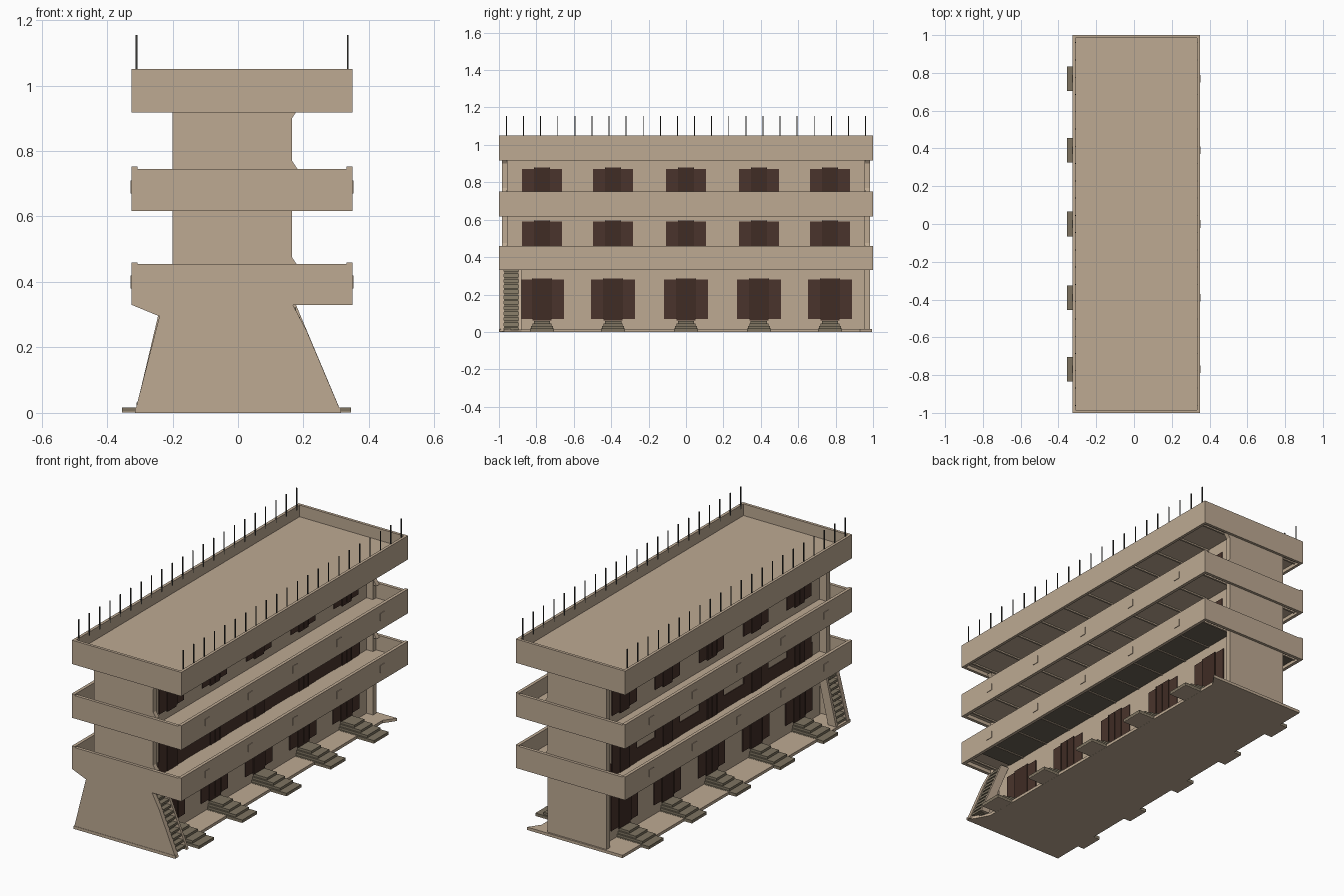
import bpy, bmesh

if "Cube" in bpy.data.objects:
    bpy.data.objects.remove(bpy.data.objects["Cube"])

def material(name, col):
    m = bpy.data.materials.new(name)
    m.diffuse_color = (*col, 1)
    m.use_nodes = True
    m.node_tree.nodes["Principled BSDF"].inputs["Base Color"].default_value = m.diffuse_color
    return m

TAN = material("tan_concrete", (0.51, 0.40, 0.29))
BROWN = material("dark_brown_glazing", (0.068, 0.034, 0.025))
DOOR = material("darker_brown_door", (0.050, 0.025, 0.018))
STEP = material("olive_grey_steps", (0.21, 0.175, 0.12))
SOFFIT = material("dark_olive_soffit", (0.15, 0.125, 0.09))
POLE = material("charcoal_poles", (0.04, 0.04, 0.035))

def make(name, bm, mat):
    bmesh.ops.recalc_face_normals(bm, faces=bm.faces)
    me = bpy.data.meshes.new(name)
    bm.to_mesh(me)
    bm.free()
    me.materials.append(mat)
    ob = bpy.data.objects.new(name, me)
    bpy.context.collection.objects.link(ob)
    return ob

def add_prism(bm, lower, upper):
    # join two matching outlines into a closed solid
    a = [bm.verts.new(p) for p in lower]
    b = [bm.verts.new(p) for p in upper]
    bm.faces.new(a)
    bm.faces.new(b)
    for i in range(len(a)):
        j = (i + 1) % len(a)
        bm.faces.new((a[i], a[j], b[j], b[i]))

def prism_y(bm, pts, y0, y1):
    add_prism(bm, [(x, y0, z) for x, z in pts], [(x, y1, z) for x, z in pts])

def prism_z(bm, pts, z0, z1):
    add_prism(bm, [(x, y, z0) for x, y in pts], [(x, y, z1) for x, y in pts])

def boxes(name, items, mat):
    bm = bmesh.new()
    for x0, x1, y0, y1, z0, z1 in items:
        prism_z(bm, [(x0, y0), (x1, y0), (x1, y1), (x0, y1)], z0, z1)
    return make(name, bm, mat)

XL, XR = -0.325, 0.35          # balcony outline
WL, WR = -0.155, 0.125         # recessed window walls
BAYS = [-0.77, -0.39, 0, 0.39, 0.77]
SIDES = ((WL, -1, -0.355), (WR, 1, 0.345))

# central block and end walls
boxes("central_block", [(WL, WR, -0.96, 0.96, 0.002, 0.97)], TAN)
boxes("end_walls", [(-0.20, 0.165, -0.985, -0.955, 0.33, 0.95),
                    (-0.20, 0.165, 0.955, 0.985, 0.002, 0.95)], TAN)

# small flares where the end walls meet the trays
bm = bmesh.new()
for s in (-1, 1):
    for z, d in ((0.92, -1), (0.75, 1), (0.455, 1)):
        prism_y(bm, [(0.16, z - d * 0.01), (0.185, z - d * 0.01), (0.165, z + d * 0.02), (0.16, z + d * 0.02)],
                s * 0.957, s * 0.983)
make("wall_flares", bm, TAN)

# balcony trays and roof tray: rim walls, floor, ceiling ribs
def tray(name, z0, z1, zend, floor, t):
    items = [(XL, XL + t, -1, 1, z0, z1), (XR - t, XR, -1, 1, z0, z1),
             (XL + t, XR - t, -1, -1 + t, z0, zend), (XL + t, XR - t, 1 - t, 1, z0, zend),
             (XL + t, XR - t, -1 + t, 1 - t, z0 + 0.02, floor)]
    boxes(name, items, TAN)
    ribs = []
    for i in range(11):
        y = -0.95 + i * 0.19
        ribs += [(XL + t, WL, y - 0.005, y + 0.005, z0 + 0.012, z0 + 0.025),
                 (WR, XR - t, y - 0.005, y + 0.005, z0 + 0.012, z0 + 0.025)]
    boxes(name + "_ribs", ribs, TAN)

tray("first_balcony", 0.33, 0.46, 0.455, 0.37, 0.018)
tray("second_balcony", 0.617, 0.752, 0.745, 0.66, 0.018)
tray("roof_tray", 0.917, 1.05, 1.05, 0.985, 0.016)

# darker ceiling above the ground floor
boxes("ground_soffit", [(XL + 0.02, WL, -0.87, 0.95, 0.346, 0.352),
                        (WR, XR - 0.02, -0.87, 0.95, 0.346, 0.352)], SOFFIT)

# small square plates on the balcony parapets
boxes("parapet_plates", [(x - 0.003, x + 0.003, y - 0.02, y + 0.02, z - 0.02, z + 0.02)
                         for z in (0.40, 0.69) for y in BAYS for x in (XL, XR)], TAN)

# windows and doors on both long sides
glass, doors, frames = [], [], []
for x, s, end in SIDES:
    def plate(y, w, z0, z1, d):
        return (min(x, x + s * d), max(x, x + s * d), y - w / 2, y + w / 2, z0, z1)
    for y in BAYS:
        for z0, z1, w, dw in ((0.07, 0.28, 0.235, 0.10), (0.37, 0.59, 0.215, 0.08), (0.71, 0.872, 0.215, 0.08)):
            glass.append(plate(y, w, z0, z1, 0.005))
            doors.append(plate(y, dw, z0 - 0.01, z1 + 0.006, 0.008))
            for k in (-1, 1):
                frames.append(plate(y + k * dw / 2, 0.005, z0, z1 + 0.006, 0.0095))
            frames.append(plate(y, 0.004, z0, z1, 0.0095))
    # dark band behind the first balcony parapet
    glass.append(plate(0, 1.78, 0.371, 0.445, 0.004))
boxes("windows", glass, BROWN)
boxes("doors", doors, DOOR)
boxes("door_frames", frames, DOOR)

# ground plate, narrower along the right side and flaring at its corners
bm = bmesh.new()
prism_z(bm, [(-0.315, -1), (0.315, -1), (0.25, -0.88), (0.24, 0.93), (0.285, 0.995), (-0.305, 0.995)], 0, 0.016)
make("ground_plate", bm, TAN)

# entrance steps at each bay, on tan footings
steps, footings = [], []
for x, s, end in SIDES:
    for y in BAYS:
        a = s * 0.235
        footings.append((min(a, end), max(a, end), y - 0.065, y + 0.065, 0.0005, 0.004))
        for k in range(4):
            xe = end - s * k * 0.045
            w = 0.065 - k * 0.007
            steps.append((min(x, xe), max(x, xe), y - w, y + w, 0.004 + k * 0.014, (k + 1) * 0.014 + 0.003))
boxes("entrance_steps", steps, STEP)
boxes("step_footings", footings, TAN)

# flared end wall at the front, ground floor
bm = bmesh.new()
prism_y(bm, [(-0.315, 0.002), (-0.24, 0.295), (-0.325, 0.33), (0.165, 0.335), (0.21, 0.25), (0.315, 0.002)],
        -0.998, -0.972)
make("flared_end_wall", bm, TAN)

# side stairs tucked behind the flared wall: treads, backing and sloped stringers
treads = []
stringers, backing = bmesh.new(), bmesh.new()
for foot, top, s in ((-0.312, -0.235, -1), (0.312, 0.175, 1)):
    n = 11
    for i in range(n):
        x = foot + (top - foot) * (i + 0.5) / n
        a, b = x - s * 0.035, x - s * 0.004
        treads.append((min(a, b), max(a, b), -0.973, -0.893, 0.02 + i * 0.029, 0.032 + i * 0.029))
    prism_y(stringers, [(foot, 0.01), (top, 0.335), (top - s * 0.05, 0.335), (foot - s * 0.05, 0.01)],
            -0.895, -0.88)
    prism_y(backing, [(foot - s * 0.03, 0.01), (top - s * 0.03, 0.335),
                      (top - s * 0.045, 0.335), (foot - s * 0.045, 0.01)], -0.973, -0.893)
make("stair_stringers", stringers, TAN)
make("stair_backing", backing, STEP)
boxes("stair_treads", treads, STEP)

# thin poles along both roof edges
poles = []
for x in (-0.31, 0.335):
    for i in range(22):
        y = -0.96 + 1.92 * i / 21
        poles.append((x - 0.0024, x + 0.0024, y - 0.0024, y + 0.0024, 1.03, 1.155))
boxes("roof_poles", poles, POLE)
